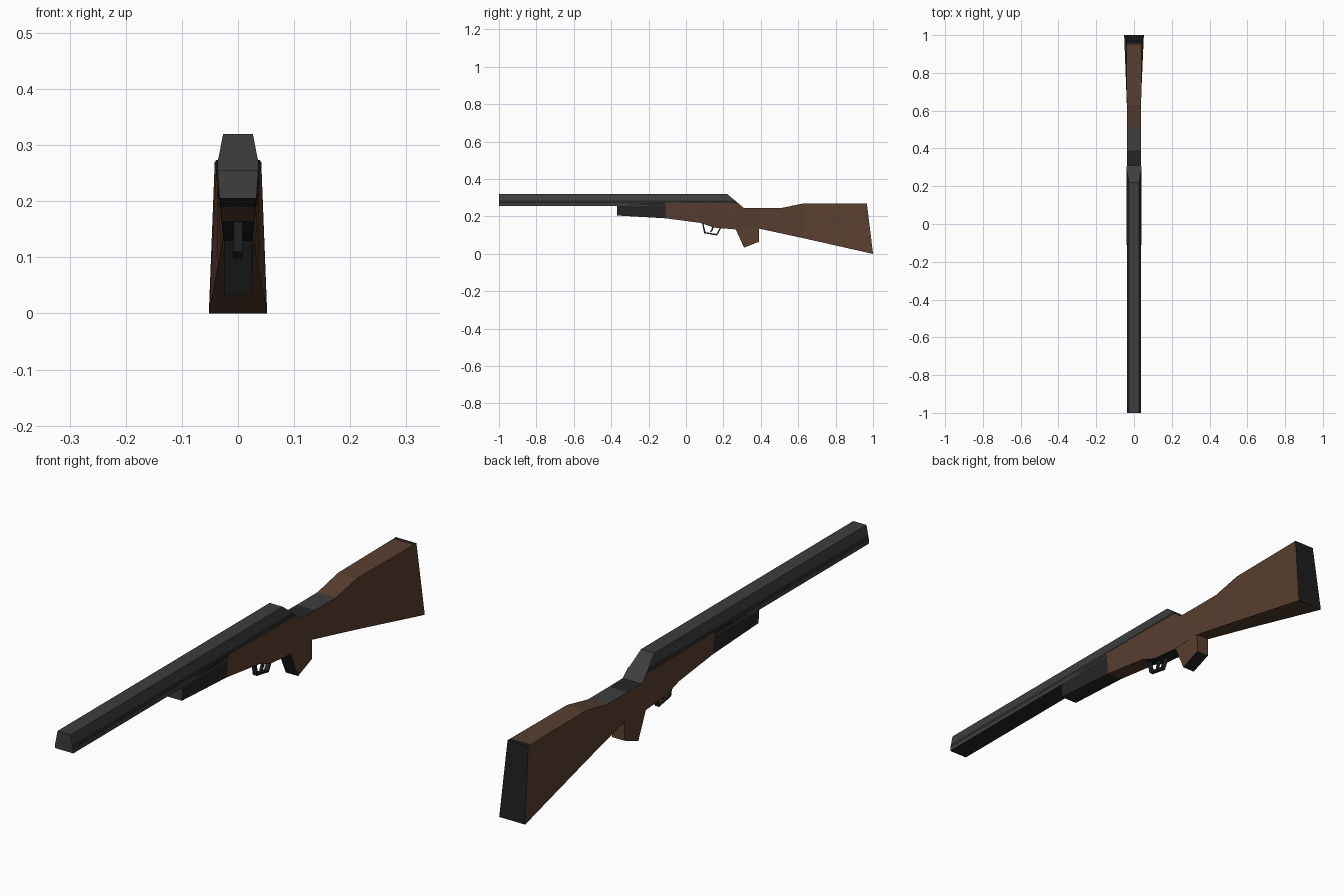
import bpy, bmesh


def material(name, rgb):
    m = bpy.data.materials.new(name)
    m.diffuse_color = (*rgb, 1)
    return m


WOOD, STEEL, DARK, BLACK = range(4)
MATS = [
    material("brown wood", (0.098, 0.050, 0.029)),
    material("grey steel", (0.050, 0.047, 0.048)),
    material("dark steel", (0.020, 0.019, 0.019)),
    material("black rubber", (0.013, 0.013, 0.013)),
]


def loft(name, stations, colour):
    """Each station lists (y, z, half_width) from bottom to top; it is mirrored into a ring."""
    bm = bmesh.new()
    rings = []
    for st in stations:
        pts = [(w, y, z) for y, z, w in st] + [(-w, y, z) for y, z, w in reversed(st)]
        rings.append([bm.verts.new(p) for p in pts])
    n = len(rings[0])
    for a, b in zip(rings, rings[1:]):
        for i in range(n):
            j = (i + 1) % n
            bm.faces.new((a[i], a[j], b[j], b[i]))
    bm.faces.new(rings[0])
    bm.faces.new(rings[-1])
    bmesh.ops.recalc_face_normals(bm, faces=bm.faces[:])
    for f in bm.faces:
        f.material_index = colour(f.calc_center_median(), f.normal)
    me = bpy.data.meshes.new(name)
    bm.to_mesh(me)
    bm.free()
    for m in MATS:
        me.materials.append(m)
    ob = bpy.data.objects.new(name, me)
    bpy.context.collection.objects.link(ob)
    return ob


# Barrel with tapered sides, a dark side groove and a sloped rear end
section = [(0.255, 0.037), (0.270, 0.0365), (0.284, 0.0335), (0.32, 0.0265)]


def barrel_colour(c, n):
    if n.z < -0.9 or (abs(n.x) > 0.5 and 0.270 < c.z < 0.284):
        return DARK
    return STEEL


loft("barrel",
     [[(-1, z, w) for z, w in section],
      [(0.22 + (0.32 - z) * 1.2, z, w) for z, w in section]],
     barrel_colour)

# Dark fore-end under the barrel
loft("fore_end",
     [[(-0.37, 0.205, 0.033), (-0.37, 0.262, 0.0365)],
      [(-0.11, 0.190, 0.031), (-0.11, 0.274, 0.038)]],
     lambda c, n: STEEL if n.y < -0.9 else DARK)


# Wooden receiver with dark belly and tang
def receiver_colour(c, n):
    if n.z < -0.5 and c.y > 0.08:
        return BLACK
    if n.z > 0.9 and c.y > 0.3:
        return DARK
    if n.z > 0.5 and c.y > 0.26:
        return STEEL
    return WOOD


loft("receiver",
     [[(-0.11, 0.190, 0.031), (-0.11, 0.274, 0.0385)],
      [(0.08, 0.165, 0.029), (0.08, 0.272, 0.040)],
      [(0.15, 0.140, 0.027), (0.15, 0.272, 0.040)],
      [(0.27, 0.130, 0.026), (0.278, 0.270, 0.040)],
      [(0.31, 0.132, 0.026), (0.31, 0.245, 0.038)],
      [(0.39, 0.135, 0.026), (0.39, 0.245, 0.037)]],
     receiver_colour)


# Shoulder stock with black butt
def stock_colour(c, n):
    if n.y > 0.9 or (n.z > 0.9 and c.y > 0.94):
        return BLACK
    if n.z > 0.9 and c.y < 0.51:
        return STEEL
    return WOOD


loft("stock",
     [[(0.39, 0.135, 0.026), (0.39, 0.245, 0.037)],
      [(0.51, 0.109, 0.031), (0.51, 0.245, 0.037)],
      [(0.63, 0.083, 0.036), (0.63, 0.270, 0.038)],
      [(0.985, 0.003, 0.0515), (0.95, 0.270, 0.041)],
      [(1.0, 0.0, 0.052), (0.967, 0.270, 0.0415)]],
     stock_colour)

# Short pistol grip
loft("grip",
     [[(0.31, 0.033, 0.025), (0.262, 0.140, 0.025)],
      [(0.39, 0.065, 0.025), (0.39, 0.150, 0.026)]],
     lambda c, n: BLACK if n.y < -0.5 or n.z < -0.5 else WOOD)

# Trigger guard: outer and inner points of a bent strip
outer = [(0.086, 0.165), (0.097, 0.110), (0.166, 0.098), (0.188, 0.138)]
inner = [(0.093, 0.165), (0.104, 0.116), (0.162, 0.106), (0.180, 0.138)]
loft("trigger_guard",
     [[(*o, 0.008), (*i, 0.008)] for o, i in zip(outer, inner)],
     lambda c, n: DARK)

# Trigger
loft("trigger",
     [[(0.128, 0.116, 0.004), (0.134, 0.114, 0.004)],
      [(0.136, 0.130, 0.005), (0.144, 0.128, 0.005)],
      [(0.140, 0.150, 0.005), (0.150, 0.150, 0.005)]],
     lambda c, n: DARK)
